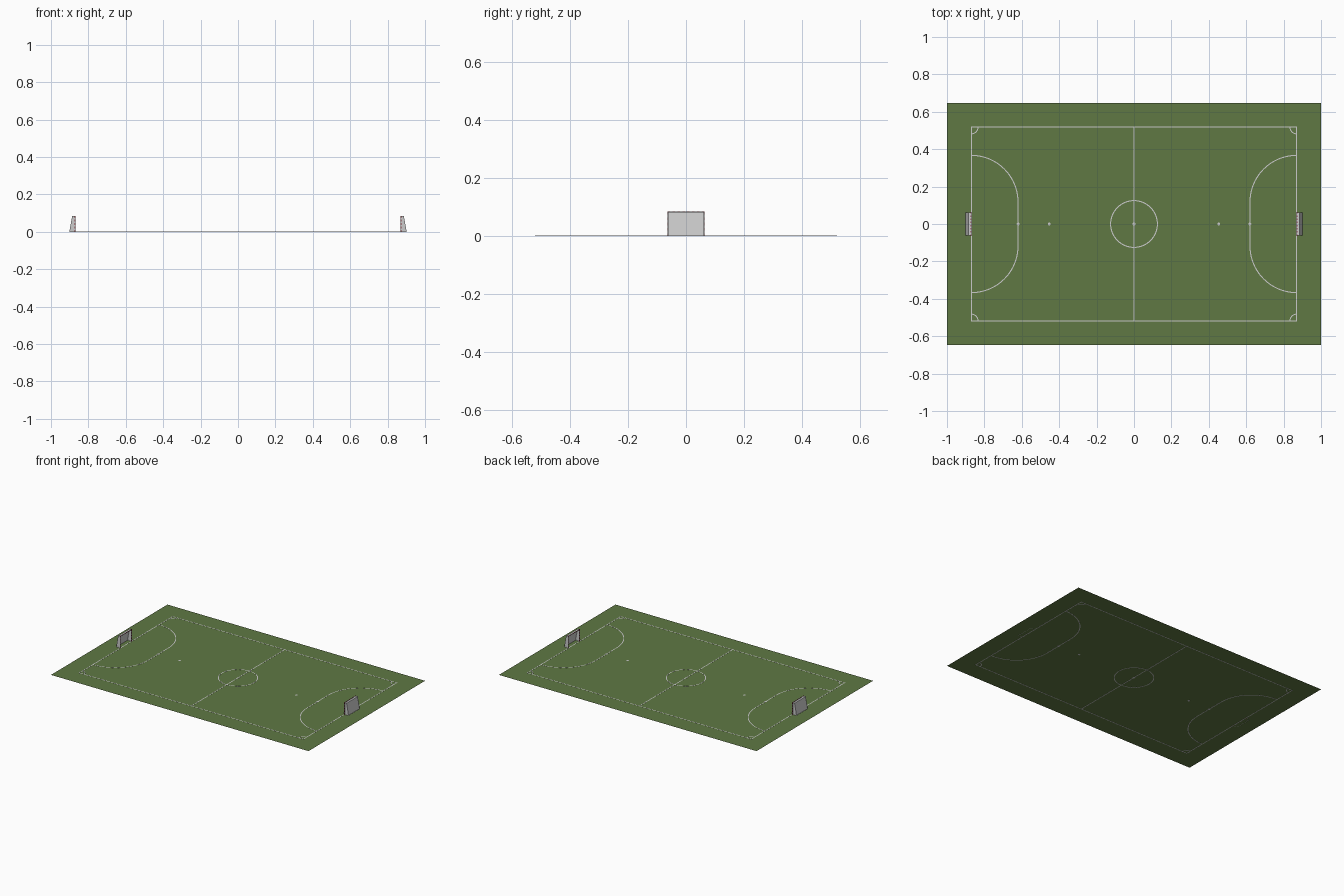
import bpy, bmesh
from math import sin, cos, pi
from mathutils import Vector, Matrix

if "Cube" in bpy.data.objects:
    bpy.data.objects.remove(bpy.data.objects["Cube"])

L, W = 0.87, 0.518        # half length / half width of the marked pitch
LINE = 0.0055             # line width
GY, GH = 0.0615, 0.083    # goal half width and height


def material(name, rgb):
    m = bpy.data.materials.new(name)
    m.diffuse_color = (*rgb, 1)
    m.use_nodes = True
    m.node_tree.nodes["Principled BSDF"].inputs["Base Color"].default_value = m.diffuse_color
    return m


GREEN = material("turf_green", (0.116, 0.19, 0.057))
WHITE = material("line_white", (0.8, 0.8, 0.8))
RED = material("post_red", (0.25, 0.03, 0.04))
NET = material("net_grey", (0.6, 0.58, 0.6))


def finish(name, bm, *mats):
    me = bpy.data.meshes.new(name)
    bm.to_mesh(me)
    bm.free()
    for m in mats:
        me.materials.append(m)
    ob = bpy.data.objects.new(name, me)
    bpy.context.collection.objects.link(ob)
    return ob


def arc(cx, cy, r, a0, a1, n):
    return [(cx + r * cos(a0 + (a1 - a0) * i / n),
             cy + r * sin(a0 + (a1 - a0) * i / n)) for i in range(n + 1)]


def slab(bm, faces):
    # painted line: thin extrusion straddling the turf surface
    ext = bmesh.ops.extrude_face_region(bm, geom=faces)
    verts = [v for v in ext["geom"] if isinstance(v, bmesh.types.BMVert)]
    bmesh.ops.translate(bm, verts=verts, vec=(0, 0, 0.001))


def ribbon(bm, pts, closed=False):
    pts = [Vector(p) for p in pts]
    n = len(pts)
    pairs = []
    for i, p in enumerate(pts):
        a = pts[(i - 1) % n] if closed or i else p
        b = pts[(i + 1) % n] if closed or i < n - 1 else p
        d0 = (p - a).normalized() if p != a else (b - p).normalized()
        d1 = (b - p).normalized() if p != b else d0
        t = (d0 + d1).normalized()
        side = Vector((-t.y, t.x)) * (LINE / 2 / max(0.3, t.dot(d0)))
        pairs.append([bm.verts.new((*q, 0)) for q in (p + side, p - side)])
    faces = []
    for i in range(n if closed else n - 1):
        (a, b), (c, d) = pairs[i], pairs[(i + 1) % n]
        faces.append(bm.faces.new((a, b, d, c)))
    slab(bm, faces)


# Turf
bm = bmesh.new()
bmesh.ops.create_grid(bm, x_segments=1, y_segments=1, size=1,
                      matrix=Matrix.Translation((0, 0, 0.0005)) @ Matrix.Diagonal((1, 0.646, 1, 1)))
finish("turf", bm, GREEN)

# Boundary, halfway line, centre circle
bm = bmesh.new()
ribbon(bm, [(-L, -W), (L, -W), (L, W), (-L, W)], True)
ribbon(bm, [(0, -W), (0, W)])
ribbon(bm, arc(0, 0, 0.125, 0, 2 * pi, 64)[:-1], True)

# Goal areas and corner arcs
for s in (-1, 1):
    half = arc(L, 0.117, 0.25, pi / 2, pi, 24)
    area = half + [(x, -y) for x, y in reversed(half)]
    ribbon(bm, [(s * x, y) for x, y in area])
    for t in (-1, 1):
        ribbon(bm, [(s * x, t * y) for x, y in arc(L, W, 0.036, pi, 1.5 * pi, 10)])

# Penalty and centre spots
for x in (-0.62, -0.453, 0, 0.453, 0.62):
    c = bmesh.ops.create_circle(bm, cap_ends=True, segments=16, radius=0.008,
                                matrix=Matrix.Translation((x, 0, 0)))
    slab(bm, list({f for v in c["verts"] for f in v.link_faces}))
bmesh.ops.recalc_face_normals(bm, faces=bm.faces)
finish("pitch_lines", bm, WHITE)


def bar(bm, a, b, size, stripes=1):
    # square bar split into alternating coloured segments
    a, b = Vector(a), Vector(b)
    rot = (b - a).to_track_quat("Z", "Y").to_matrix().to_4x4()
    for i in range(stripes):
        mid = a.lerp(b, (i + 0.5) / stripes)
        scale = Matrix.Diagonal((size, size, (b - a).length / stripes, 1))
        g = bmesh.ops.create_cube(bm, size=1, matrix=Matrix.Translation(mid) @ rot @ scale)
        for f in {f for v in g["verts"] for f in v.link_faces}:
            f.material_index = i % 2


for side, s in (("left", -1), ("right", 1)):
    xf, xt, xb = s * (L + 0.001), s * 0.886, s * 0.901
    # Striped goal posts and crossbar
    bm = bmesh.new()
    for t in (-1, 1):
        bar(bm, (xf, t * GY, 0), (xf, t * GY, GH), 0.004, 9)
    bar(bm, (xf, -GY - 0.002, GH), (xf, GY + 0.002, GH), 0.004, 15)
    finish(side + "_goal_posts", bm, RED, WHITE)

    # Thin rear support frame
    bm = bmesh.new()
    for t in (-1, 1):
        y = t * GY
        bar(bm, (xf, y, GH), (xt, y, GH), 0.0015)
        bar(bm, (xt, y, GH), (xb, y, 0.001), 0.0015)
        bar(bm, (xf, y, 0.001), (xb, y, 0.001), 0.0015)
    bar(bm, (xb, -GY, 0.001), (xb, GY, 0.001), 0.0015)
    finish(side + "_goal_frame", bm, WHITE)

    # Net: roof, sloping back and two sides
    bm = bmesh.new()
    rows = [[bm.verts.new((x, t * GY, z)) for x, z in
             ((xf, 0), (xf, GH), (xt, GH), (xb, 0))] for t in (-1, 1)]
    for r in rows:
        bm.faces.new(r)
    for i in (1, 2):
        bm.faces.new((rows[0][i], rows[0][i + 1], rows[1][i + 1], rows[1][i]))
    bmesh.ops.recalc_face_normals(bm, faces=bm.faces)
    finish(side + "_goal_net", bm, NET)
